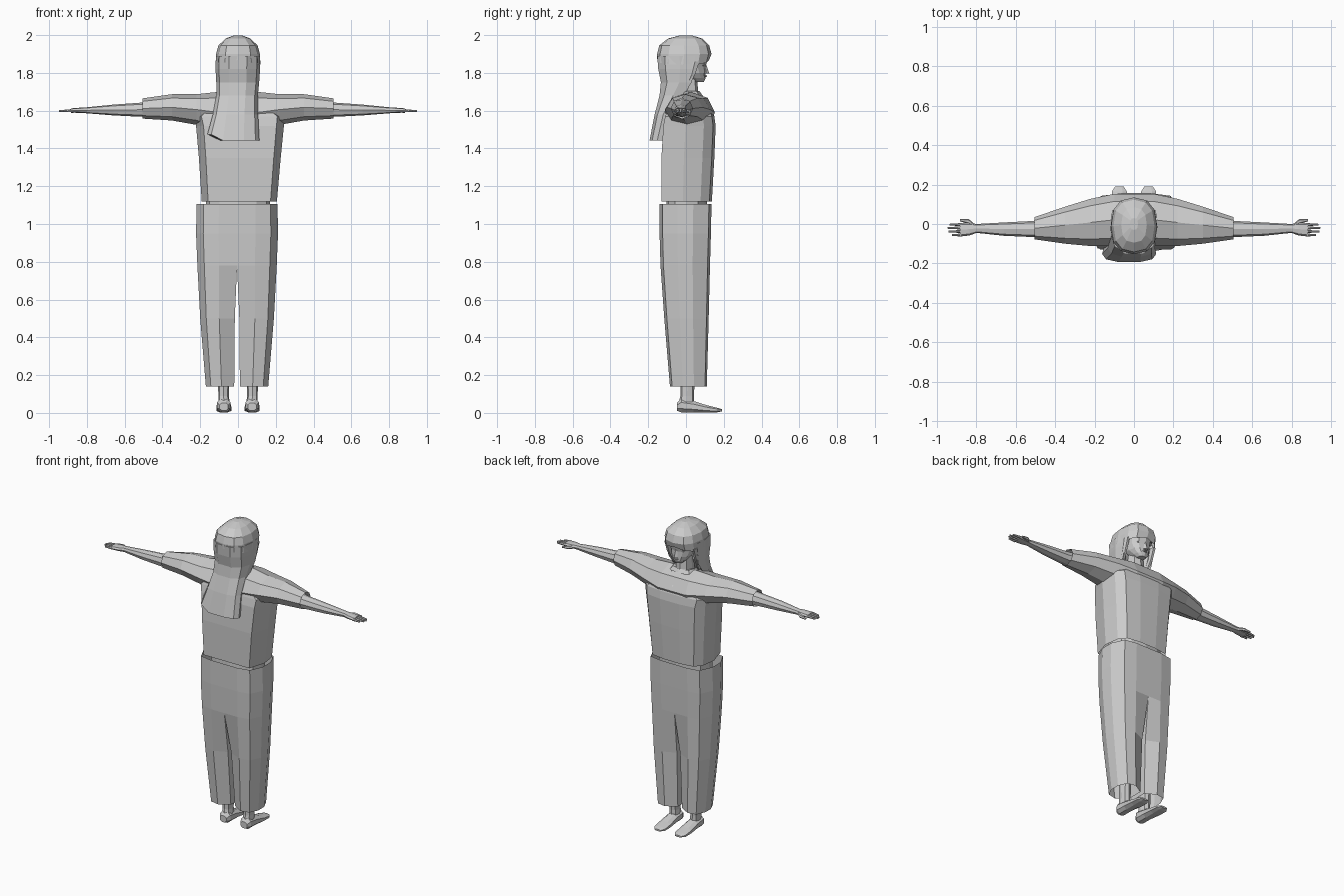
import bpy, bmesh
from math import cos, sin, pi, copysign

cube = bpy.data.objects.get("Cube")
if cube:
    bpy.data.objects.remove(cube, do_unlink=True)

grey = bpy.data.materials.new("plain grey")
grey.use_nodes = True
grey.diffuse_color = (0.6, 0.6, 0.6, 1)
grey.node_tree.nodes["Principled BSDF"].inputs["Base Color"].default_value = (0.6, 0.6, 0.6, 1)


def outline(n, power=1.0, turn=0.0):
    """Closed n-sided unit outline; a lower power makes it boxier."""
    def f(v):
        return copysign(abs(v) ** power, v) if abs(v) > 1e-6 else 0.0
    return [(f(cos(2 * pi * (i + turn) / n)), f(sin(2 * pi * (i + turn) / n))) for i in range(n)]


def ring(axis, pos, a, b, shape):
    """Place a unit outline across an axis, filling ranges a and b."""
    pts = []
    for u, v in shape:
        p = [(a[0] + a[1]) / 2 + u * (a[1] - a[0]) / 2, (b[0] + b[1]) / 2 + v * (b[1] - b[0]) / 2]
        p.insert("xyz".index(axis), pos)
        pts.append(tuple(p))
    return pts


def finish(name, bm, mirror=False):
    mesh = bpy.data.meshes.new(name)
    bmesh.ops.recalc_face_normals(bm, faces=bm.faces)
    bm.to_mesh(mesh)
    bm.free()
    mesh.materials.append(grey)
    ob = bpy.data.objects.new(name, mesh)
    bpy.context.collection.objects.link(ob)
    if mirror:
        ob.modifiers.new("mirror", "MIRROR").use_axis[0] = True
    return ob


def loft(name, rings, start=True, end=True, mirror=False):
    """Skin a row of equal rings; faces on the mirror plane are dropped."""
    bm = bmesh.new()
    rows = [[bm.verts.new(p) for p in r] for r in rings]
    n = len(rows[0])
    for lo, hi in zip(rows, rows[1:]):
        for i in range(n):
            j = (i + 1) % n
            quad = (lo[i], lo[j], hi[j], hi[i])
            if not (mirror and all(abs(v.co.x) < 1e-4 for v in quad)):
                bm.faces.new(quad)
    if start:
        bm.faces.new(rows[0])
    if end:
        bm.faces.new(rows[-1])
    return finish(name, bm, mirror)


def stack(name, axis, sections, shape, **kw):
    return loft(name, [ring(axis, p, a, b, shape) for p, a, b in sections], **kw)


oct8 = outline(8, 0.8)
oct_flat = outline(8, 0.9, 0.5)
round12 = outline(12, 0.8)


# Trousers: one leg flowing into half of the hips, mirrored, open at waist and hem
def leg_ring(z, x0, x1, y0, y1, inner):
    half = [(-1, -inner), (-.1, -1), (.65, -.88), (1, -.3), (1, .3), (.65, .9), (-.1, 1), (-1, inner)]
    return ring("z", z, (x0, x1), (y0, y1), half)


trousers = loft("trousers", [
    leg_ring(.14, .015, .165, -.085, .11, .6),
    leg_ring(.5, .012, .195, -.115, .12, .7),
    leg_ring(.78, 0, .21, -.135, .127, 1),
    leg_ring(.95, 0, .217, -.14, .132, 1),
    leg_ring(1.105, 0, .214, -.14, .135, 1)], start=False, end=False, mirror=True)
trousers.location.x = -.005

# Waist showing between trousers and shirt
stack("waist", "z", [(.95, (-.17, .17), (-.11, .11)), (1.2, (-.17, .17), (-.1, .11))], round12)

# Shirt body: flat back and front, angled flanks, open hem
flank = [(1, -.15), (.93, .55), (.75, .9), (.3, 1)]
side = [(.83, -1)] + flank
body = side + [(-x, y) for x, y in reversed(side)]
stack("shirt_body", "z", [
    (1.12, (-.192, .206), (-.13, .137)),
    (1.35, (-.207, .226), (-.13, .15)),
    (1.52, (-.222, .243), (-.12, .157)),
    (1.57, (-.235, .25), (-.11, .15)),
    (1.63, (-.16, .16), (-.09, .125))], body, start=False)

# Shoulders and sleeves in one run from cuff to cuff
half_run = [(.505, (-.078, .035), (1.558, 1.665)), (.35, (-.1, .088), (1.548, 1.687)),
            (.22, (-.112, .128), (1.525, 1.687)), (.1, (-.11, .153), (1.48, 1.7))]
run = [(-p, a, b) for p, a, b in half_run] + half_run[::-1]
stack("shirt_shoulders", "x", run, outline(8, 1.0), start=False, end=False)

# Neck, collar and open neckline
stack("neck", "z", [(1.6, (-.06, .06), (-.05, .09)), (1.7, (-.05, .05), (-.05, .065)),
                    (1.8, (-.045, .045), (-.03, .055))], oct8)
stack("collar", "z", [(1.65, (-.12, .12), (-.09, .11)), (1.705, (-.075, .075), (-.06, .07))],
      oct8, end=False)
bm = bmesh.new()
bm.faces.new([bm.verts.new(p) for p in
              [(0, .145, 1.612), (.05, .085, 1.69), (-.05, .085, 1.69)]])
finish("neckline", bm)

# Arms
stack("arm", "x", [
    (.3, (-.08, .04), (1.565, 1.66)), (.52, (-.066, .015), (1.568, 1.642)),
    (.66, (-.06, .008), (1.575, 1.632)), (.8, (-.045, 0), (1.586, 1.618)),
    (.835, (-.058, .006), (1.588, 1.616)), (.885, (-.064, .006), (1.59, 1.612))],
    oct8, mirror=True)

# Fingers and thumb
for name, y, tip in (("little_finger", -.056, .925), ("ring_finger", -.038, .943),
                     ("middle_finger", -.02, .948), ("index_finger", -.003, .938)):
    stack(name, "x", [(.875, (y - .008, y + .008), (1.592, 1.61)),
                      (tip, (y - .004, y + .004), (1.593, 1.603))], outline(6), mirror=True)
stack("thumb", "x", [(.81, (-.02, 0), (1.592, 1.612)), (.84, (0, .026), (1.588, 1.608)),
                     (.885, (.014, .026), (1.588, 1.6))], outline(6), mirror=True)

# Feet: ankle and a tapering sole
stack("ankle", "z", [(.03, (.042, .105), (-.043, .045)), (.09, (.048, .104), (-.03, .042)),
                     (.25, (.045, .108), (-.03, .05))], oct8, mirror=True)
stack("foot", "y", [
    (-.047, (.05, .1), (.01, .055)), (-.025, (.036, .114), (0, .078)),
    (.04, (.036, .114), (0, .065)), (.11, (.032, .118), (0, .042)),
    (.165, (.034, .115), (.002, .028)), (.19, (.05, .098), (.008, .02))],
    oct_flat, mirror=True)

# Head, tapering to the chin
stack("head", "z", [
    (1.753, (-.025, .025), (.035, .095)), (1.772, (-.045, .045), (.0, .104)),
    (1.8, (-.066, .066), (-.04, .104)), (1.835, (-.076, .076), (-.08, .104)),
    (1.87, (-.08, .08), (-.1, .114)), (1.93, (-.075, .075), (-.1, .11))], outline(12, .9))

# Nose, lips and eyes
bm = bmesh.new()
bmesh.ops.create_cone(bm, cap_ends=True, segments=4, radius1=.016, radius2=.005, depth=.055)
for v in bm.verts:
    drop = .5 - v.co.z / .055
    v.co = (v.co.x, .1 + v.co.y + .008 * drop, 1.823 + v.co.z)
finish("nose", bm)
stack("lips", "y", [(.095, (-.02, .02), (1.776, 1.79)), (.11, (-.01, .01), (1.78, 1.787))], oct8)
stack("eye", "y", [(.088, (.022, .05), (1.833, 1.847)), (.094, (.028, .046), (1.836, 1.844))],
      outline(6), mirror=True)

# Hair cap with a fringe that dips at the temples
cap = [ring("z", z, (-w, w), (y0, y1), round12) for z, w, y0, y1 in (
    (1.868, .119, -.152, .122), (1.9, .116, -.153, .135), (1.945, .104, -.142, .123),
    (1.982, .065, -.095, .085), (1.999, .02, -.03, .03))]
cap[0] = [(x, y, z - .025 * abs(x) / .119) for x, y, z in cap[0]]
loft("hair_cap", cap, start=False)
stack("hair_cap_lining", "z", [(1.88, (-.1, .1), (-.13, .108)), (1.9, (-.1, .1), (-.13, .11))], round12)

# Long hair down the back, swept a little to one side
lock = [(1, .2), (.95, 1), (.5, .5), (-.5, .5), (-.95, 1), (-1, .2),
        (-.85, -.6), (-.4, -1), (.4, -1), (.85, -.6)]
long_hair = [ring("z", z, (x0, x1), (y0, y1), lock) for z, x0, x1, y0, y1 in (
    (1.89, -.117, .117, -.152, .045), (1.82, -.119, .117, -.147, .045),
    (1.75, -.115, .112, -.133, .03), (1.68, -.115, .105, -.14, -.02),
    (1.58, -.133, .106, -.166, -.09), (1.45, -.162, .113, -.193, -.125))]
long_hair[-1] = [(x, y, z + (.025 if x < -.1 else -.008)) for x, y, z in long_hair[-1]]
loft("long_hair", long_hair)

# Side strands framing the face
stack("side_strand", "z", [(1.86, (.085, .115), (.02, .075)), (1.79, (.085, .113), (.01, .05)),
                           (1.7, (.08, .1), (-.03, .005))], outline(6), mirror=True)
